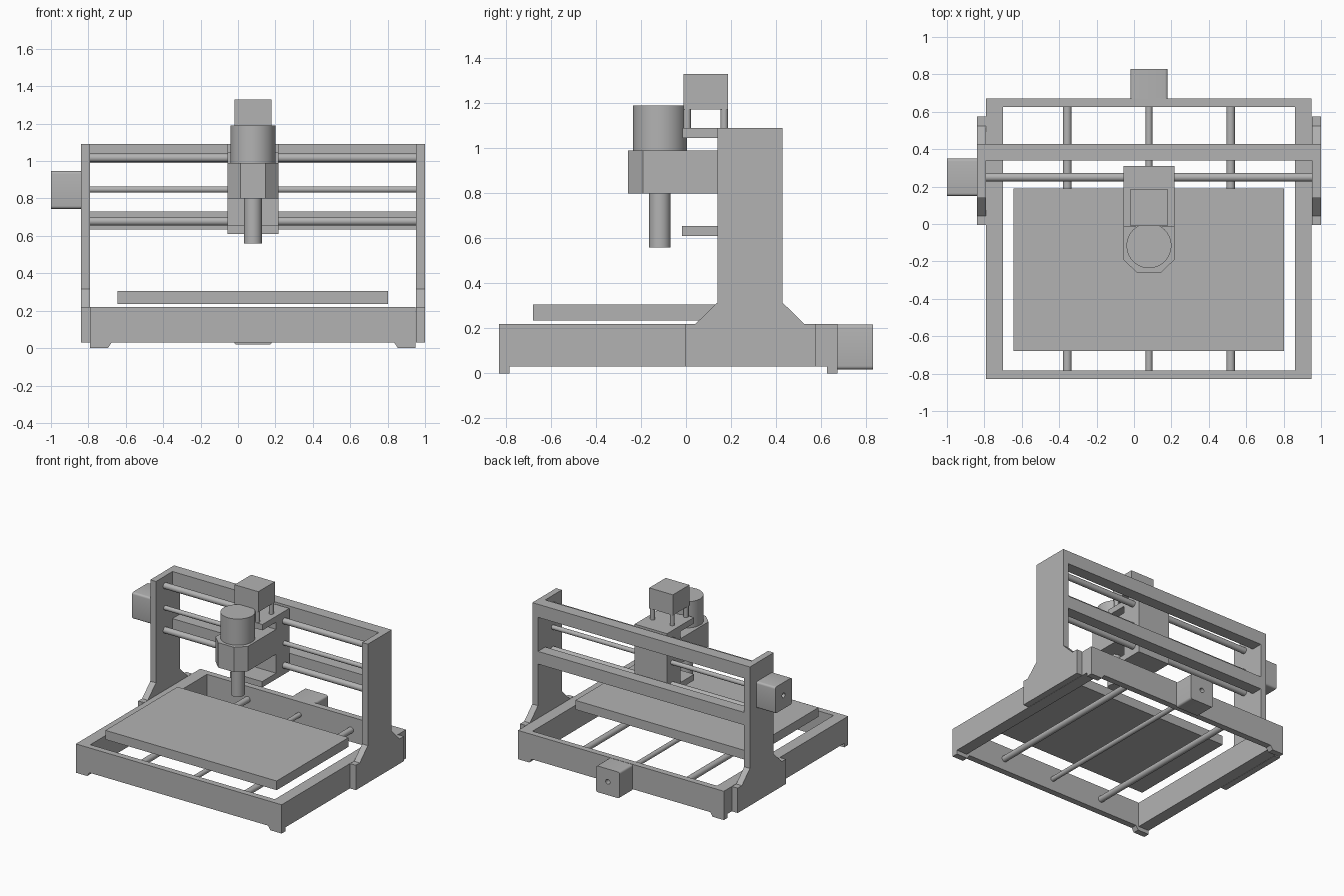
import bpy, bmesh
from math import radians
from mathutils import Vector

if "Cube" in bpy.data.objects:
    bpy.data.objects.remove(bpy.data.objects["Cube"], do_unlink=True)

grey = bpy.data.materials.new("machine_grey")
grey.use_nodes = True
COLOUR = (0.45, 0.45, 0.45, 1)
grey.diffuse_color = COLOUR
grey.node_tree.nodes["Principled BSDF"].inputs["Base Color"].default_value = COLOUR

MID = 0.08          # x of the machine's centre line
AXES = {"x": Vector((1, 0, 0)), "y": Vector((0, 1, 0)), "z": Vector((0, 0, 1))}


def finish(name, bm):
    bmesh.ops.recalc_face_normals(bm, faces=bm.faces[:])
    mesh = bpy.data.meshes.new(name)
    bm.to_mesh(mesh)
    bm.free()
    mesh.materials.append(grey)
    ob = bpy.data.objects.new(name, mesh)
    bpy.context.collection.objects.link(ob)
    return ob


def prism(name, axis, points, lo, hi):
    """Extrude a 2D outline along an axis; outline is in the other two axes."""
    place = {"x": lambda a, b: (lo, a, b), "y": lambda a, b: (a, lo, b),
             "z": lambda a, b: (a, b, lo)}[axis]
    bm = bmesh.new()
    face = bm.faces.new([bm.verts.new(place(a, b)) for a, b in points])
    new = bmesh.ops.extrude_face_region(bm, geom=[face])["geom"]
    bmesh.ops.translate(bm, vec=AXES[axis] * (hi - lo),
                        verts=[v for v in new if isinstance(v, bmesh.types.BMVert)])
    return finish(name, bm)


def box(name, x, y, z):
    return prism(name, "z", [(x[0], y[0]), (x[1], y[0]), (x[1], y[1]), (x[0], y[1])], *z)


def rod(name, axis, centre, radius, length, sides=40):
    bm = bmesh.new()
    bmesh.ops.create_cone(bm, cap_ends=True, segments=sides, radius1=radius,
                          radius2=radius, depth=length)
    turn = AXES["z"].rotation_difference(AXES[axis]).to_matrix()
    bmesh.ops.rotate(bm, matrix=turn, verts=bm.verts[:])
    bmesh.ops.translate(bm, vec=centre, verts=bm.verts[:])
    ob = finish(name, bm)
    smooth(ob)
    return ob


def smooth(ob):
    bpy.ops.object.select_all(action="DESELECT")
    ob.select_set(True)
    bpy.context.view_layer.objects.active = ob
    bpy.ops.object.shade_smooth_by_angle(angle=radians(35))


def motor(name, axis, x, y, z, end):
    """Stepper body with rounded long edges and a shaft hole in its outer end."""
    ob = box(name, x, y, z)
    bm = bmesh.new()
    bm.from_mesh(ob.data)
    long_edges = [e for e in bm.edges
                  if abs((e.verts[0].co - e.verts[1].co).normalized().dot(AXES[axis])) > 0.9]
    bmesh.ops.bevel(bm, geom=long_edges, offset=0.015, segments=4, profile=0.5,
                    affect="EDGES")
    bm.to_mesh(ob.data)
    bm.free()
    hole = rod(name + "_hole", axis, end, 0.018, 0.08, 24)
    hole.hide_render = True
    cut = ob.modifiers.new("shaft_hole", "BOOLEAN")
    cut.object = hole
    cut.solver = "EXACT"
    bpy.context.view_layer.objects.active = ob
    bpy.ops.object.modifier_apply(modifier=cut.name)
    bpy.data.objects.remove(hole, do_unlink=True)
    smooth(ob)


# Base frame: end bars with built-in feet, and side rails
half = [(-0.87, 0), (-0.775, 0), (-0.755, 0.03)]
bar = [(MID + a, b) for a, b in half] + [(MID - a, b) for a, b in reversed(half)]
bar += [(MID + 0.87, 0.22), (MID - 0.87, 0.22)]
prism("front_bar", "y", bar, -0.83, -0.783)
prism("back_bar", "y", bar, 0.625, 0.672)
for side, s in (("left", 1), ("right", -1)):
    xs = sorted((MID + s * 0.78, MID + s * 0.87))
    box(side + "_rail", xs, (-0.783, 0.625), (0.03, 0.22))

# Gantry side plates with flared feet
plate = [(-0.005, 0.03), (0.575, 0.03), (0.575, 0.22), (0.525, 0.22), (0.428, 0.315),
         (0.428, 1.09), (0.14, 1.09), (0.14, 0.315), (0.042, 0.22), (-0.005, 0.22)]
for side, s in (("left", 1), ("right", -1)):
    prism(side + "_upright", "x", plate, *sorted((MID + s * 0.872, MID + s * 0.92)))

# Gantry cross beams
for name, low, high in (("upper_beam", 0.99, 1.09), ("lower_beam", 0.633, 0.73)):
    box(name, (-0.795, 0.955), (0.34, 0.428), (low, high))

# Gantry guide rods and lead screw
for name, z, r in (("upper_guide_rod", 1.017, 0.023), ("gantry_screw", 0.848, 0.017),
                   ("lower_guide_rod", 0.678, 0.023)):
    rod(name, "x", (MID, 0.25, z), r, 1.76)

# Bed, its guide rods and lead screw
box("work_bed", (-0.645, 0.803), (-0.68, 0.19), (0.235, 0.305))
for name, dx, r in (("right_bed_rod", -0.437, 0.023), ("bed_screw", 0, 0.018),
                    ("left_bed_rod", 0.437, 0.023)):
    rod(name, "y", (MID + dx, -0.08, 0.12), r, 1.42)

# Carriage: back block with top and bottom shelves
width = (MID - 0.137, MID + 0.137)
box("carriage_block", width, (0.15, 0.31), (0.655, 1.045))
box("carriage_top", width, (-0.015, 0.31), (1.045, 1.09))
box("carriage_bottom", width, (-0.018, 0.31), (0.61, 0.655))

# Spindle clamp with chamfered front, spindle and tool
clamp = [(-0.137, 0.15), (-0.137, -0.19), (-0.067, -0.258),
         (0.067, -0.258), (0.137, -0.19), (0.137, 0.15)]
prism("spindle_clamp", "z", [(MID + a, b) for a, b in clamp], 0.8, 0.99)
rod("spindle_body", "z", (MID, -0.116, 1.09), 0.12, 0.2, 64)
rod("spindle_nose", "z", (MID, -0.116, 0.68), 0.048, 0.24)

# Lift motor standing on four posts
box("lift_motor", (MID - 0.1, MID + 0.1), (-0.012, 0.187), (1.173, 1.33))
for dx in (-0.083, 0.083):
    for y in (0.005, 0.17):
        rod("motor_post", "z", (MID + dx, y, 1.131), 0.017, 0.084, 24)

# Drive motors for gantry and bed
motor("gantry_motor", "x", (-1, -0.84), (0.15, 0.35), (0.745, 0.947), (-1, 0.25, 0.848))
motor("bed_motor", "y", (MID - 0.1, MID + 0.1), (0.672, 0.83), (0.018, 0.218),
      (MID, 0.83, 0.12))
